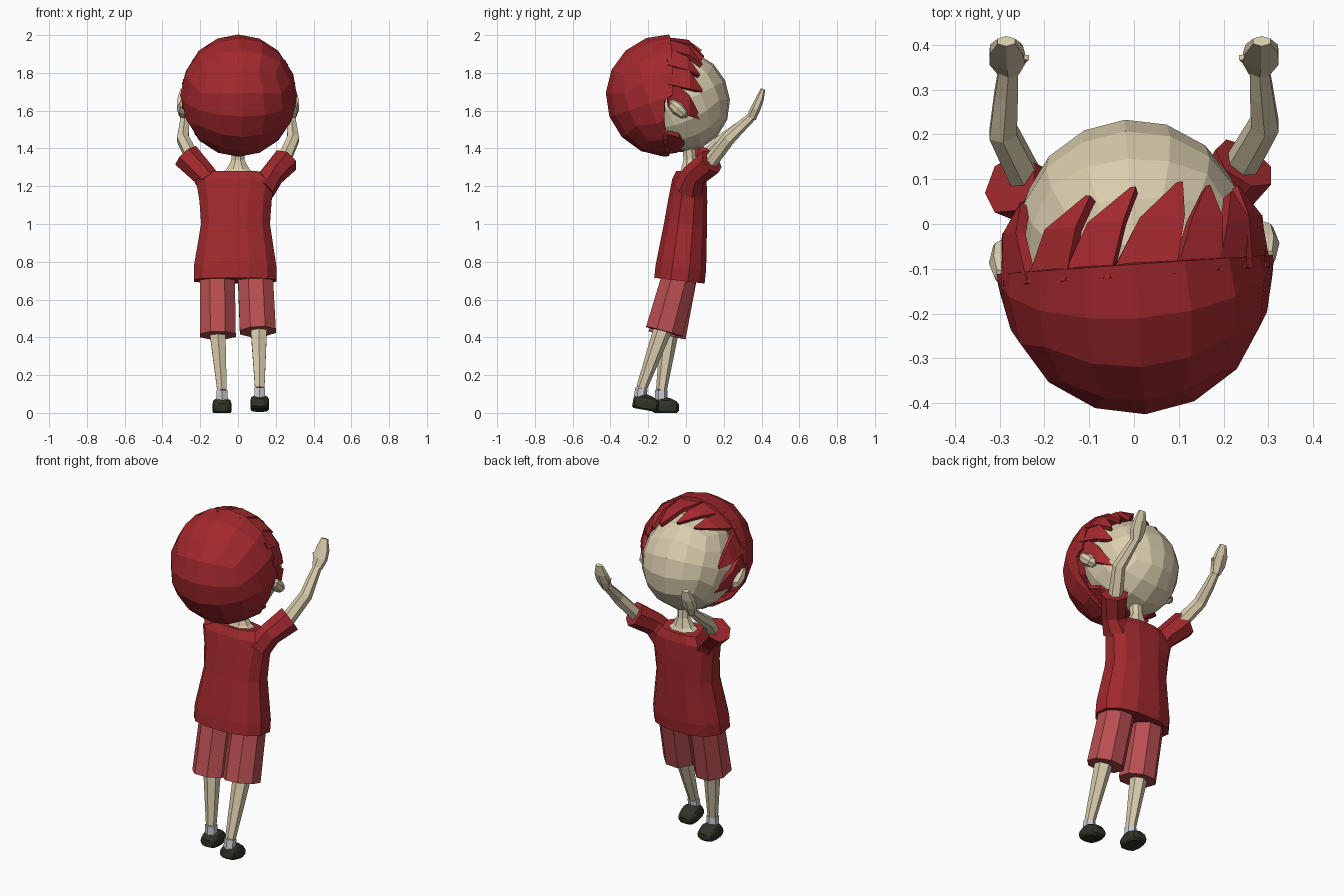
import bpy, bmesh, math
from mathutils import Vector, Matrix

if "Cube" in bpy.data.objects:
    bpy.data.objects.remove(bpy.data.objects["Cube"])


def material(name, rgb):
    m = bpy.data.materials.new(name)
    m.diffuse_color = (*rgb, 1)
    m.use_nodes = True
    m.node_tree.nodes["Principled BSDF"].inputs["Base Color"].default_value = m.diffuse_color
    return m


HAIR = material("hair red", (0.37, 0.022, 0.027))
SHIRT = material("shirt red", (0.35, 0.022, 0.026))
SHORTS = material("faded red", (0.48, 0.078, 0.082))
SKIN = material("skin", (0.70, 0.61, 0.42))
SOCK = material("sock grey", (0.60, 0.60, 0.66))
SHOE = material("shoe black", (0.03, 0.032, 0.02))


def finish(bm, name, mat, thickness=0, recalc=True):
    if recalc:
        bmesh.ops.recalc_face_normals(bm, faces=bm.faces)
    me = bpy.data.meshes.new(name)
    bm.to_mesh(me)
    bm.free()
    me.materials.append(mat)
    ob = bpy.data.objects.new(name, me)
    bpy.context.collection.objects.link(ob)
    if thickness:
        mod = ob.modifiers.new("thickness", "SOLIDIFY")
        mod.thickness = thickness
        mod.offset = -1
    return ob


def tube(name, mat, rings, sides=6, turn=0.5, power=1.0):
    """Low-poly tube through rings of (centre, x radius, depth radius)."""
    bm = bmesh.new()
    pts = [Vector(r[0]) for r in rings]
    loops = []

    def square(c):
        return math.copysign(abs(c) ** power, c)

    for i, (c, ra, rb) in enumerate(rings):
        t = (pts[min(i + 1, len(pts) - 1)] - pts[max(i - 1, 0)]).normalized()
        v = t.cross(Vector((1, 0, 0))).normalized()
        u = v.cross(t)
        ring = []
        for k in range(sides):
            a = 2 * math.pi * (k + turn) / sides
            ring.append(bm.verts.new(pts[i] + u * ra * square(math.cos(a)) + v * rb * square(math.sin(a))))
        loops.append(ring)
    for a, b in zip(loops, loops[1:]):
        for k in range(sides):
            j = (k + 1) % sides
            bm.faces.new((a[k], a[j], b[j], b[k]))
    bm.faces.new(loops[0])
    bm.faces.new(loops[-1])
    return finish(bm, name, mat)


def ball(centre, radii, cuts, tilt=0):
    """Rounded cube with an even quad grid."""
    bm = bmesh.new()
    bmesh.ops.create_cube(bm, size=2)
    bmesh.ops.subdivide_edges(bm, edges=bm.edges[:], cuts=cuts, use_grid_fill=True)
    for v in bm.verts:
        d = Vector([math.tan(c * math.pi / 4) for c in v.co]).normalized()
        v.co = Vector([a * b for a, b in zip(d, radii)])
    bm.transform(Matrix.Translation(centre) @ Matrix.Rotation(math.radians(tilt), 4, 'X'))
    return bm


# the head is turned slightly to one side
pivot = Matrix.Translation((0, -0.06, 0))
TURN = pivot @ Matrix.Rotation(math.radians(4), 4, 'Z') @ pivot.inverted()

# head, tilted back
bm = ball((0, -0.03, 1.65), (0.258, 0.262, 0.272), 3, 25)
bm.transform(TURN)
finish(bm, "head", SKIN)

# nose, a small pyramid
bm = bmesh.new()
bmesh.ops.create_cone(bm, cap_ends=True, segments=4, radius1=0.032, radius2=0, depth=0.05)
bm.transform(TURN @ Matrix.Translation((0, 0.185, 1.755)) @ Matrix.Rotation(math.radians(-75), 4, 'X'))
finish(bm, "nose", SKIN)

# ears
for s, side in ((-1, "left"), (1, "right")):
    bm = ball((s * 0.285, -0.065, 1.61), (0.04, 0.036, 0.07), 1, 48)
    bm.transform(TURN)
    finish(bm, side + "_ear", SKIN)

# hair cap, open at the face and cut back behind the ears
HC = Vector((0, -0.1, 1.68))
bm = ball(HC, (0.31, 0.326, 0.324), 3, 20)
bmesh.ops.bisect_plane(bm, geom=bm.verts[:] + bm.edges[:] + bm.faces[:],
                       plane_co=(0, -0.09, 1.68), plane_no=(0, 1, 0), clear_outer=True)
for v in bm.verts:
    if v.co.y > -0.1 and 1.42 < v.co.z < 1.66:
        v.co.y -= 0.045
bm.transform(TURN)
finish(bm, "hair_cap", HAIR, 0.045)


def on_hair(a, theta, r):
    a, theta = math.radians(a), math.radians(theta)
    return HC + r * Vector((math.sin(theta) * math.sin(a), math.cos(theta),
                            1.03 * math.sin(theta) * math.cos(a)))


# hair locks: rim angle, half width, sideways sweep, tip angle from the face axis
locks = [(-88, 14, -28, 56), (-65, 13, -16, 56), (-42, 11, 16, 55),
         (-22, 11, 20, 52), (3, 14, 22, 51), (28, 11, 16, 54), (48, 11, 14, 58),
         (66, 13, 15, 55), (86, 14, 28, 56), (150, 20, 0, 74), (180, 20, 0, 68),
         (210, 20, 0, 74)]
for i, (a, w, sweep, tip) in enumerate(locks):
    bm = bmesh.new()
    mid = 90 * 0.45 + tip * 0.55
    left, right = [bm.verts.new(on_hair(a + k * w, 93, 0.308)) for k in (-1, 1)]
    ml, mr = [bm.verts.new(on_hair(a + sweep * 0.5 + k * w * 0.75, mid, 0.308)) for k in (-1, 1)]
    el, er = [bm.verts.new(on_hair(a + sweep * 1.2 + k * w * 0.13, tip, 0.297)) for k in (-1, 1)]
    bm.faces.new((left, right, mr, ml))
    bm.faces.new((ml, mr, er, el))
    bm.normal_update()
    bm.faces.ensure_lookup_table()
    if bm.faces[0].normal.dot(left.co - HC) < 0:
        bmesh.ops.reverse_faces(bm, faces=bm.faces[:])
    bm.transform(TURN)
    finish(bm, f"hair_lock_{i}", HAIR, 0.024, recalc=False)

# neck
tube("neck", SKIN, [((0, 0.02, 1.25), 0.12, 0.07), ((0, 0.02, 1.29), 0.065, 0.05),
                    ((0, 0.02, 1.34), 0.036, 0.036), ((0, 0.01, 1.46), 0.036, 0.036)], 8)

# shirt body
tube("shirt", SHIRT, [((-0.015, -0.035, 0.70), 0.225, 0.138), ((-0.015, -0.027, 0.77), 0.225, 0.138),
                      ((-0.013, -0.002, 1.0), 0.187, 0.117), ((-0.013, 0.01, 1.13), 0.197, 0.106),
                      ((-0.013, 0.018, 1.23), 0.215, 0.094), ((-0.013, 0.022, 1.275), 0.14, 0.075)],
     12, 0.5, 0.82)

# sleeves, arms and hands
for s, side, dy, dz, end in ((-1, "left", -0.02, 0.01, (-0.275, 0.09, 1.36)),
                             (1, "right", 0.015, -0.01, (0.247, 0.135, 1.332))):
    tube(side + "_sleeve", SHIRT, [((s * 0.13, 0.01, 1.185), 0.07, 0.085),
                                   ((s * 0.18, 0.045, 1.26), 0.065, 0.068),
                                   (end, 0.076, 0.072)], 7)
    tube(side + "_arm", SKIN, [((s * 0.23, 0.10 + dy, 1.32 + dz), 0.04, 0.04),
                               ((s * 0.292, 0.215 + dy / 2, 1.45), 0.036, 0.036),
                               ((s * 0.285, 0.29, 1.515), 0.03, 0.03),
                               ((s * 0.28, 0.35, 1.57), 0.024, 0.024)])
    tube(side + "_hand", SKIN, [((s * 0.28, 0.345, 1.56), 0.027, 0.026),
                                ((s * 0.283, 0.368, 1.61), 0.046, 0.026),
                                ((s * 0.285, 0.39, 1.66), 0.042, 0.022),
                                ((s * 0.285, 0.408, 1.715), 0.022, 0.012)])
    tube(side + "_thumb", SKIN, [((s * 0.26, 0.36, 1.58), 0.014, 0.014),
                                 ((s * 0.24, 0.372, 1.635), 0.008, 0.008)], 4)

# legs: knee, ankle, hem of the shorts, sole height, heel lift in degrees
legs = (("left", -1, (-0.11, -0.085, 0.45), (-0.085, -0.13, 0.12), (-0.107, -0.1, 0.41), 0.0, 0),
        ("right", 1, (0.11, -0.12, 0.45), (0.115, -0.235, 0.13), (0.105, -0.115, 0.43), 0.015, -10))
for side, s, knee, ankle, hem, lift, pitch in legs:
    foot = (ankle[0], ankle[1] - 0.01 * (s > 0), 0.06 + lift)
    tube(side + "_shorts", SHORTS, [((s * 0.1 - 0.01, -0.025, 0.76), 0.1, 0.098),
                                    (hem, 0.103, 0.108)], 8)
    tube(side + "_shin", SKIN, [(knee, 0.05, 0.05), (ankle, 0.029, 0.029)])
    tube(side + "_sock", SOCK, [(ankle, 0.033, 0.033), (foot, 0.033, 0.033)])
    # shoe, flat soled and lower at the toe
    bm = ball((0, 0, 0), (0.055, 0.074, 0.055), 3)
    for v in bm.verts:
        v.co.z = max(v.co.z * (1 - 2.5 * max(v.co.y, 0)), -0.028)
        v.co.x = math.copysign(min(abs(v.co.x) * 1.15, 0.05), v.co.x)
        v.co.y = max(-0.07, min(0.07, v.co.y * 1.12))
    bm.transform(Matrix.Translation((ankle[0], ankle[1] + 0.022, 0.028 + lift)) @
                 Matrix.Rotation(math.radians(pitch), 4, 'X'))
    finish(bm, side + "_shoe", SHOE)
